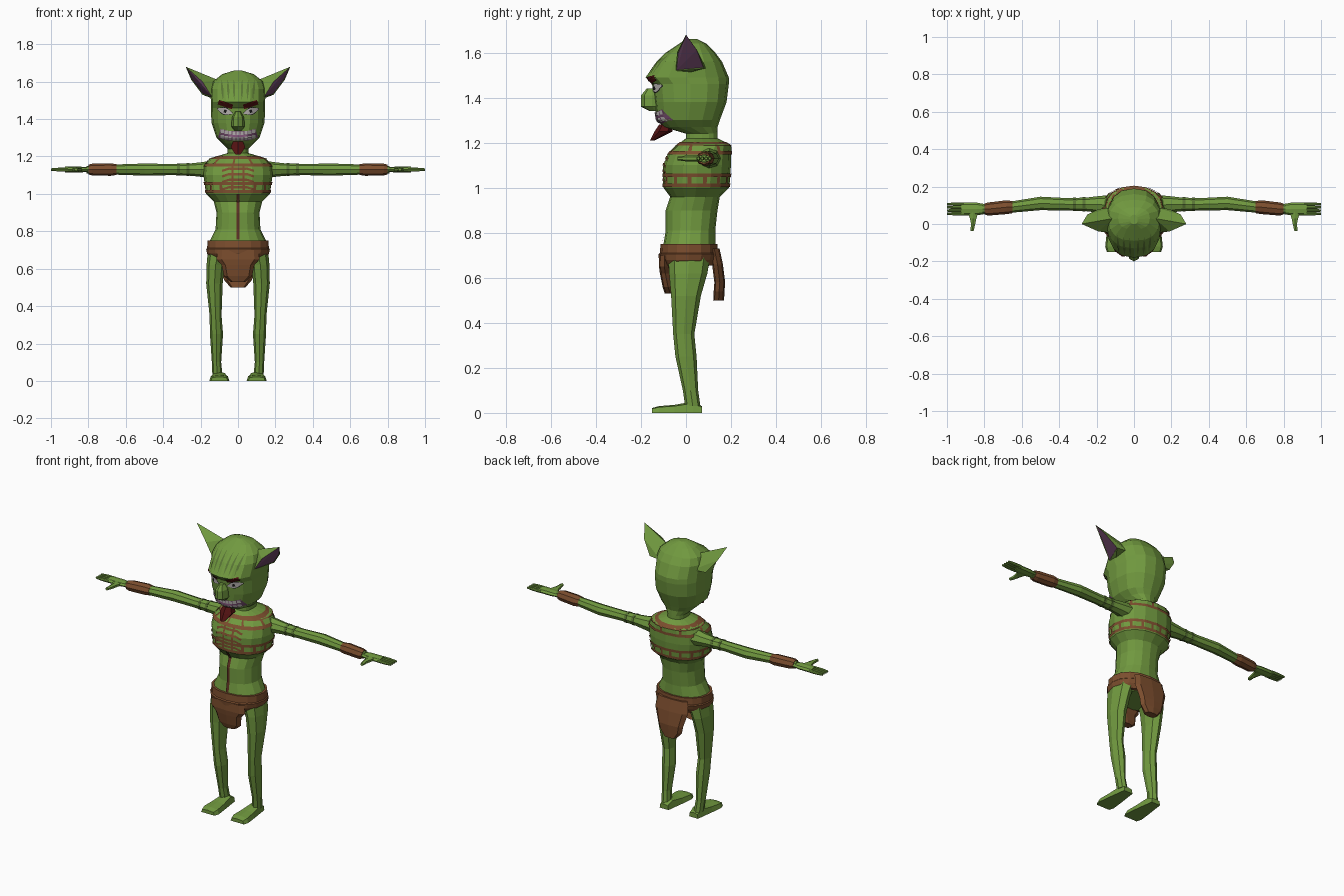
import bpy, bmesh
from math import sin, cos, pi, ceil, copysign
from mathutils import Vector
from mathutils.bvhtree import BVHTree

if "Cube" in bpy.data.objects:
    bpy.data.objects.remove(bpy.data.objects["Cube"])


def material(name, *rgb):
    mat = bpy.data.materials.new(name)
    mat.use_nodes = True
    mat.diffuse_color = (*rgb, 1)
    mat.node_tree.nodes["Principled BSDF"].inputs["Base Color"].default_value = (*rgb, 1)
    return mat


SKIN = material("green_skin", .165, .32, .05)
SHADE = material("dark_green_mark", .1, .18, .035)
LEATHER = material("brown_leather", .2, .075, .027)
CORD = material("dark_cord", .11, .03, .015)
PURPLE = material("purple_ear", .16, .065, .14)
HAIR = material("dark_red_hair", .085, .006, .006)
TOOTH = material("pale_tooth", .5, .47, .46)
BLACK = material("black", .01, .01, .01)
TONGUE = material("mauve_tongue", .28, .11, .24)

# Heights of plates above the surface, and line widths
LOW, MIDDLE, HIGH = .003, .005, .007
LINE, STRAP = .012, .016
ARM_Z = 1.13
GIRTH = .17


def finish(name, bm, *mats):
    mesh = bpy.data.meshes.new(name)
    bm.to_mesh(mesh)
    bm.free()
    for mat in mats:
        mesh.materials.append(mat)
    obj = bpy.data.objects.new(name, mesh)
    bpy.context.collection.objects.link(obj)
    return obj


def loft(name, rings, mat, axis="z", sides=8, power=2, side=1, floor=False):
    """Rings are (position on axis, centre a, centre b, radius a, radius b)."""
    bm = bmesh.new()
    loops = []

    def bulge(value):
        return copysign(abs(value) ** (2 / power), value)

    for along, centre_a, centre_b, radius_a, radius_b in rings:
        loop = []
        for i in range(sides):
            angle = 2 * pi * i / sides
            a = centre_a + radius_a * bulge(sin(angle))
            b = centre_b - radius_b * bulge(cos(angle))
            if floor:
                b = max(b, 0)
            x, y, z = {"z": (a, b, along), "x": (along, a, b), "y": (a, along, b)}[axis]
            loop.append(bm.verts.new((x * side, y, z)))
        loops.append(loop)
    for low, high in zip(loops, loops[1:]):
        for i in range(sides):
            j = (i + 1) % sides
            bm.faces.new((low[i], low[j], high[j], high[i]))
    bm.faces.new(loops[0])
    bm.faces.new(loops[-1])
    bmesh.ops.recalc_face_normals(bm, faces=bm.faces)
    return finish(name, bm, mat)


def body(name, rows, mat, power):
    """Rows are (height, half width, front y, back y)."""
    rings = [(z, 0, (front + back) / 2, width, (back - front) / 2) for z, width, front, back in rows]
    return loft(name, rings, mat, sides=16, power=power)


def arm_part(name, rows, mat, side, flatness=.9):
    """Rows are (x, y, radius) at arm height."""
    rings = [(x, y, ARM_Z, radius, radius * flatness) for x, y, radius in rows]
    return loft(name, rings, mat, "x", side=side)


def flap(name, rows):
    """Rows are (height, half width, y)."""
    rings = [(z, 0, y, width, .024) for z, width, y in rows]
    return loft(name, rings, LEATHER, power=2.6)


def surface(obj):
    mesh = obj.data
    return BVHTree.FromPolygons([v.co for v in mesh.vertices], [tuple(f.vertices) for f in mesh.polygons])


def strip(name, tree, path, width, mat, lift=MIDDLE, ring=False, columns=2, taper=False):
    """Thin plate laid on a surface along a path of (sideways, height) points."""
    points = []
    for start, end in zip(path, path[1:]):
        start, end = Vector(start), Vector(end)
        steps = ceil((end - start).length / .015)
        points += [start.lerp(end, i / steps) for i in range(steps)]
    points.append(Vector(path[-1]))
    last = len(points) - 1
    bm = bmesh.new()
    rows, outward = [], Vector((0, -1, 0))
    for i, point in enumerate(points):
        along = (points[min(i + 1, last)] - points[max(i - 1, 0)]).normalized()
        across = Vector((-along.y, along.x)) * width
        if taper:
            across *= max(.15, sin(pi * i / last))
        row = []
        for k in range(columns):
            u, z = point + across * (k / (columns - 1) - .5)
            origin = Vector((u, 0, z))
            if ring:
                outward = Vector((sin(u / GIRTH), -cos(u / GIRTH), 0))
                origin = Vector((0, .05, z))
            origin += outward
            hit = tree.ray_cast(origin, -outward)[0] or tree.find_nearest(origin)[0]
            row.append(bm.verts.new(hit + outward * lift))
        rows.append((row, outward.copy()))
    for (row, facing), (following, _) in zip(rows, rows[1:]):
        for k in range(columns - 1):
            face = bm.faces.new((row[k], row[k + 1], following[k + 1], following[k]))
            face.normal_update()
            if face.normal.dot(facing) < 0:
                face.normal_flip()
    return finish(name, bm, mat)


# Torso and head
torso = body("torso", [
    (.65, .14, -.08, .1), (.75, .15, -.1, .13), (.81, .12, -.09, .13), (.9, .115, -.09, .14),
    (.96, .13, -.07, .15), (1, .17, -.1, .19), (1.1, .185, -.1, .2), (1.15, .18, -.08, .2),
    (1.19, .15, -.04, .2), (1.22, .05, 0, .14)], SKIN, 2.2)
head = body("head", [
    (1.2, .055, 0, .14), (1.24, .055, 0, .14), (1.27, .085, -.1, .14), (1.3, .115, -.13, .15),
    (1.38, .142, -.14, .18), (1.46, .145, -.15, .19), (1.49, .145, -.18, .19), (1.56, .148, -.13, .16),
    (1.6, .135, -.09, .13), (1.64, .085, -.03, .09), (1.66, .02, 0, .05)], SKIN, 2.4)
chest, face_surface = surface(torso), surface(head)
loft("nose", [(1.34, 0, -.14, .02, .02), (1.36, 0, -.15, .036, .05), (1.41, 0, -.15, .032, .05),
              (1.44, 0, -.15, .015, .025)], SKIN)
loft("beard", [(1.28, 0, -.09, .03, .03), (1.25, 0, -.1, .045, .04), (1.21, 0, -.15, .015, .01)], HAIR, sides=6)

# Mouth
MOUTH_Z = 1.31
strip("mouth", face_surface, [(-.1, 1.325), (-.05, MOUTH_Z), (.05, MOUTH_Z), (.1, 1.325)], .05, PURPLE, LOW, columns=6)
strip("tongue", face_surface, [(-.05, MOUTH_Z), (.05, MOUTH_Z)], .025, TONGUE, columns=4, taper=True)
for k in range(-4, 5):
    x, rise = k * .021, k * k / 1500
    for name, offset in (("upper_tooth", .014), ("lower_tooth", -.015)):
        z = MOUTH_Z + offset + rise
        strip(name, face_surface, [(x, z - .009), (x, z + .009)], .017, TOOTH, HIGH)

for side, tag in ((1, "left_"), (-1, "right_")):
    # Eyes, brows and forehead creases
    def mark(name, path, width, mat, lift=LOW, columns=4, taper=True):
        mirrored = [(x * side, z) for x, z in path]
        strip(tag + name, face_surface, mirrored, width, mat, lift, columns=columns, taper=taper)

    mark("eye_rim", [(.028, 1.43), (.112, 1.455)], .042, BLACK)
    mark("eye", [(.03, 1.43), (.11, 1.455)], .034, TOOTH, MIDDLE)
    mark("pupil", [(.062, 1.44), (.075, 1.444)], .016, BLACK, HIGH, taper=False)
    mark("brow", [(.03, 1.465), (.06, 1.475), (.105, 1.49)], .025, HAIR, HIGH, taper=False)
    for x in (.02, .05, .08):
        mark("forehead_crease", [(x, 1.505), (x * 1.1, 1.61)], LINE, SHADE)

    # Ear: hull with a sunk purple opening on its outer front
    bm = bmesh.new()
    for x, y, z in ((.28, 0, 1.68), (.19, -.04, 1.6), (.14, -.045, 1.52), (.19, .08, 1.53),
                    (.25, .05, 1.61), (.11, .03, 1.61), (.11, -.03, 1.5), (.11, .09, 1.53)):
        bm.verts.new((x * side, y, z))
    bmesh.ops.convex_hull(bm, input=bm.verts)
    bmesh.ops.recalc_face_normals(bm, faces=bm.faces)
    opening = [face for face in bm.faces if face.normal.x * side > .35 and face.normal.z < .3
               and face.normal.y < .3 and face.calc_center_median().x * side > .16]
    bmesh.ops.inset_region(bm, faces=opening, thickness=.004, depth=-.004)
    for face in opening:
        face.material_index = 1
    finish(tag + "ear", bm, SKIN, PURPLE)

    # Arm, bicep bands and wrist guard
    arm_part(tag + "arm", [(.13, .1, .055), (.2, .105, .043), (.25, .105, .037), (.35, .105, .033),
                           (.5, .11, .036), (.66, .09, .03), (.81, .08, .022)], SKIN, side)
    for x, radius in ((.26, .0385), (.31, .0365)):
        arm_part(tag + "arm_band", [(x, .105, radius), (x + .015, .105, radius)], SHADE, side)
    arm_part(tag + "wrist_guard", [(.65, .09, .032), (.68, .09, .037), (.78, .08, .035), (.8, .08, .029)],
             LEATHER, side)

    # Hand
    arm_part(tag + "palm", [(.79, .08, .025), (.84, .08, .034), (.925, .08, .034)], SKIN, side, .45)
    for k in range(4):
        y = .055 + k * .017
        arm_part(tag + "finger", [(.91, y, .009), (.96, y, .009), (1, y, .006)], SKIN, side, 1.1)
    thumb = [(y, .86, ARM_Z, radius, .013) for y, radius in ((.07, .035), (.03, .02), (0, .013))]
    loft(tag + "thumb", thumb + [(-.037, .866, ARM_Z, .01, .008)], SKIN, "y", sides=6, side=side)

    # Leg and foot
    loft(tag + "leg", [(.03, .11, .03, .027, .034), (.1, .115, .02, .025, .034), (.25, .115, 0, .035, .047),
                       (.35, .12, -.01, .032, .047), (.52, .126, 0, .044, .066), (.62, .12, .01, .048, .085),
                       (.71, .1, .015, .06, .095)], SKIN, side=side)
    sole = [(.07, .03, .03), (.03, .035, .05), (-.05, .046, .036), (-.12, .054, .03), (-.15, .045, .022)]
    loft(tag + "foot", [(y, .1, 0, width, height) for y, width, height in sole],
         SKIN, "y", power=4, side=side, floor=True)

# Loincloth
body("loincloth_belt", [(.655, .15, -.105, .125), (.68, .165, -.12, .14), (.705, .17, -.123, .148),
                        (.71, .165, -.116, .142), (.75, .163, -.113, .14)], LEATHER, 2.2)
flap("front_flap", [(.7, .11, -.095), (.65, .115, -.096), (.62, .088, -.092), (.56, .075, -.08), (.53, .04, -.07)])
flap("back_flap", [(.73, .1, .125), (.66, .11, .14), (.58, .085, .15), (.54, .075, .147), (.5, .04, .145)])

# Harness: two collar rings, two chest rings and the ties between them
COLLAR, CHEST = (1.155, 1.195), (1.012, 1.055)
around = 2 * pi * GIRTH
for z in COLLAR + CHEST:
    strip("harness_ring", chest, [(0, z), (around, z)], STRAP, LEATHER, ring=True)
ties = 16
for k in range(ties):
    u = around * (k + .5) / ties
    strip("chest_tie", chest, [(u, z) for z in CHEST], STRAP, LEATHER, ring=True)
    if k % 2:
        strip("collar_tie", chest, [(u, z) for z in COLLAR], STRAP, LEATHER, ring=True)

# Chest lacing and belly cord
for side in (1, -1):
    for z in (1.135, 1.105, 1.075, 1.035):
        strip("rib_lace", chest, [(0, z), (side * .05, z), (side * .085, z - .012)], LINE, LEATHER)
    strip("side_lace", chest, [(side * .03, 1.15), (side * .03, 1.02)], LINE, LEATHER)
strip("belly_cord", chest, [(0, 1), (0, .755)], .018, CORD, HIGH)
